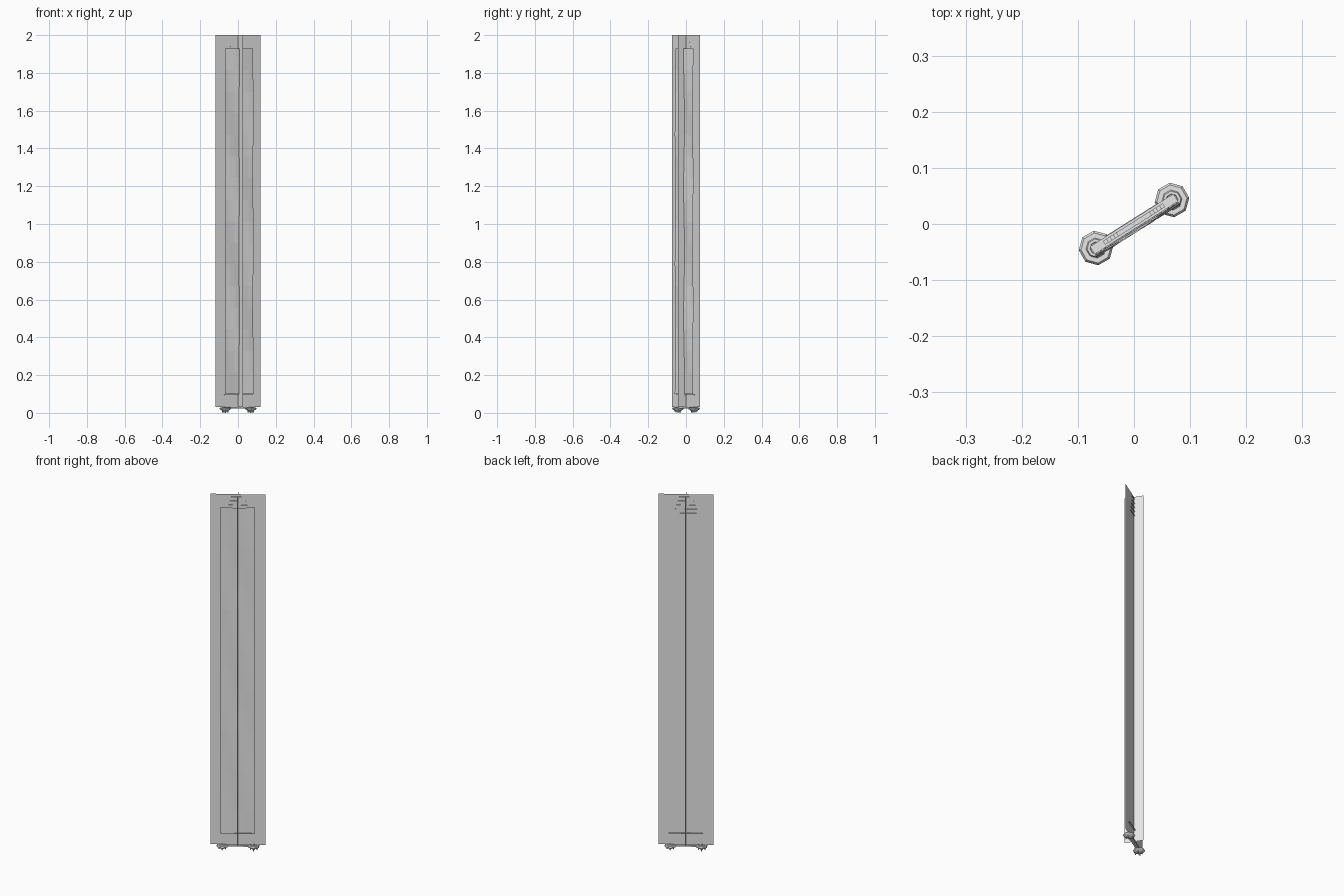
import bpy, bmesh, math
from mathutils import Matrix

old = bpy.data.objects.get("Cube")
if old:
    bpy.data.objects.remove(old, do_unlink=True)

TURN = Matrix.Rotation(math.radians(32.3), 4, 'Z')   # whole model runs diagonally
TOP, BASE = 2.0, 0.03

mat = bpy.data.materials.new("pale_grey")
mat.use_nodes = True
colour = (0.8, 0.8, 0.8, 1)
mat.diffuse_color = colour
mat.node_tree.nodes["Principled BSDF"].inputs["Base Color"].default_value = colour


def finish(name, bm):
    bm.transform(TURN)
    mesh = bpy.data.meshes.new(name)
    bm.to_mesh(mesh)
    bm.free()
    mesh.materials.append(mat)
    obj = bpy.data.objects.new(name, mesh)
    bpy.context.collection.objects.link(obj)
    return obj


def sheet(name, half, along, z0, z1, cols=1, rows=1, bend=None):
    """Upright sheet of zero thickness, along local x or y."""
    bm = bmesh.new()
    grid = []
    for r in range(rows + 1):
        z = z0 + (z1 - z0) * r / rows
        line = []
        for c in range(cols + 1):
            s = half * (2 * c / cols - 1)
            off = bend(s, z) if bend else 0
            line.append(bm.verts.new((s, off, z) if along == 'x' else (off, s, z)))
        grid.append(line)
    for a, b in zip(grid, grid[1:]):
        for i in range(cols):
            bm.faces.new((a[i], a[i + 1], b[i + 1], b[i]))
    return finish(name, bm)


def block(name, size, centre):
    bm = bmesh.new()
    bmesh.ops.create_cube(bm, size=1, matrix=Matrix.Translation(centre) @ Matrix.Diagonal((*size, 1)))
    return finish(name, bm)


def lathe(bm, profile, x, y=0, sides=8, phase=0.0):
    rings = []
    for r, z in profile:
        rings.append([bm.verts.new((x + r * math.cos(phase + math.tau * i / sides),
                                    y + r * math.sin(phase + math.tau * i / sides), z))
                      for i in range(sides)])
    for a, b in zip(rings, rings[1:]):
        for i in range(sides):
            j = (i + 1) % sides
            bm.faces.new((a[i], a[j], b[j], b[i]))
    bm.faces.new(rings[0][::-1])
    bm.faces.new(rings[-1])


# Crossed upright sheets
sheet("wide_sheet", 0.141, 'x', BASE, TOP)
sheet("cross_sheet", 0.05, 'y', BASE, TOP)

# Gently rippled hanging in front of the wide sheet
sheet("rippled_sheet", 0.088, 'x', 0.1, 1.93, 6, 16,
      lambda s, z: -0.012 + 0.003 * math.sin(9.2 * z + 30 * s))
block("hanging_rod", (0.176, 0.016, 0.003), (0, 0, 0.095))

# Small slats near the top, widening downwards
for i in range(5):
    block(f"top_slat_{i + 1}", (0.07 + 0.014 * i, 0.008, 0.002), (0, 0, 1.985 - 0.023 * i))

# Octagonal feet with a stepped top and short pins underneath
FOOT = [(0.008, 0.008), (0.018, 0.012), (0.029, 0.019), (0.031, 0.023),
        (0.027, 0.028), (0.018, 0.028), (0.016, 0.032), (0.011, 0.032), (0.010, 0.029)]
for side, x in (("right", -0.08), ("left", 0.08)):
    bm = bmesh.new()
    lathe(bm, FOOT, x, phase=math.radians(-25))
    lathe(bm, [(0.003, 0.0), (0.003, 0.034)], x)
    for k in range(4):
        a = math.tau * k / 4
        lathe(bm, [(0.002, 0.002), (0.003, 0.016)],
              x + 0.017 * math.cos(a), 0.017 * math.sin(a), 6)
    finish(f"{side}_foot", bm)

# Bar joining the feet
block("foot_bar", (0.12, 0.018, 0.008), (0, 0, 0.026))
